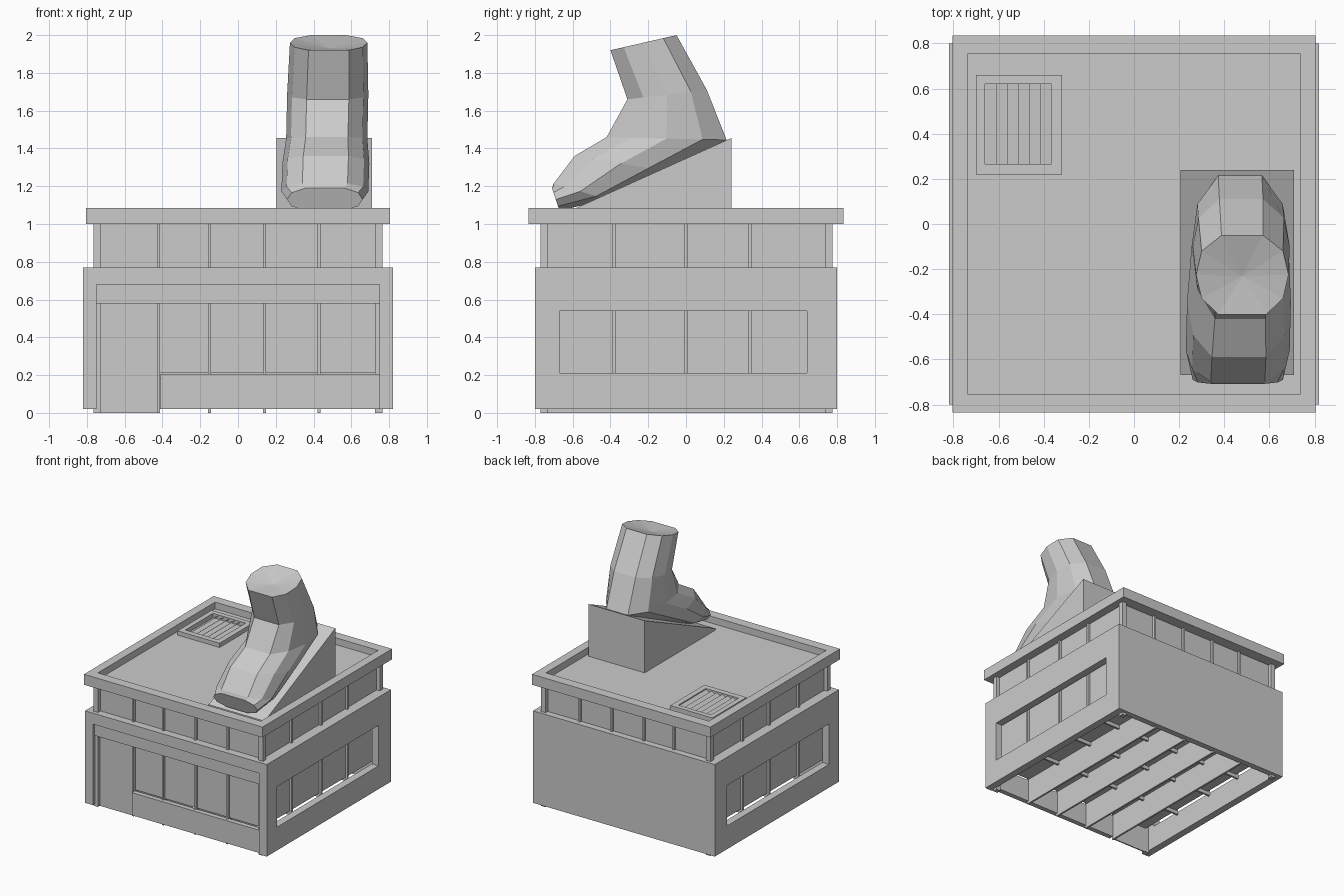
import bpy, bmesh, math
from mathutils import Vector

if "Cube" in bpy.data.objects:
    bpy.data.objects.remove(bpy.data.objects["Cube"])


def mesh_object(name, verts, faces):
    me = bpy.data.meshes.new(name)
    bm = bmesh.new()
    vs = [bm.verts.new(v) for v in verts]
    for f in faces:
        bm.faces.new([vs[i] for i in f])
    bmesh.ops.recalc_face_normals(bm, faces=bm.faces)
    bm.to_mesh(me)
    bm.free()
    ob = bpy.data.objects.new(name, me)
    bpy.context.collection.objects.link(ob)
    return ob


def prism(name, profile, x0, x1):
    """Extrude a (y, z) profile along x."""
    n = len(profile)
    verts = [(x, y, z) for x in (x0, x1) for y, z in profile]
    faces = [tuple(range(n)), tuple(range(n, 2 * n))]
    faces += [(i, (i + 1) % n, n + (i + 1) % n, n + i) for i in range(n)]
    return mesh_object(name, verts, faces)


def box(name, x0, x1, y0, y1, z0, z1):
    return prism(name, [(y0, z0), (y1, z0), (y1, z1), (y0, z1)], x0, x1)


def frame(name, outer, inner, z0, z1):
    """Flat rectangular ring; rectangles are x0, x1, y0, y1."""
    def ring(r, z):
        return [(r[0], r[2], z), (r[1], r[2], z), (r[1], r[3], z), (r[0], r[3], z)]
    rings = ring(outer, z0) + ring(outer, z1) + ring(inner, z1) + ring(inner, z0)
    faces = [(4 * a + i, 4 * a + (i + 1) % 4, 4 * ((a + 1) % 4) + (i + 1) % 4, 4 * ((a + 1) % 4) + i)
             for a in range(4) for i in range(4)]
    return mesh_object(name, rings, faces)


# Side walls, each with one wide window opening
for side, label in ((1, "right"), (-1, "left")):
    a, b = sorted((side * 0.76, side * 0.82))
    outer = [(-0.80, 0.02), (0.80, 0.02), (0.80, 0.77), (-0.80, 0.77)]
    inner = [(-0.67, 0.21), (0.64, 0.21), (0.64, 0.54), (-0.67, 0.54)]
    verts = [(x, y, z) for x in (a, b) for y, z in outer + inner]
    faces = []
    for i in range(4):
        j = (i + 1) % 4
        faces += [(i, j, 4 + j, 4 + i), (8 + i, 8 + j, 12 + j, 12 + i),
                  (i, j, 8 + j, 8 + i), (4 + i, 4 + j, 12 + j, 12 + i)]
    mesh_object(label + "_wall", verts, faces)

# Back wall and shop front
box("back_wall", -0.76, 0.76, 0.75, 0.80, 0.02, 0.77)
box("front_header", -0.76, 0.76, -0.80, -0.74, 0.68, 0.77)
box("front_fascia", -0.75, 0.75, -0.78, -0.74, 0.58, 0.68)
box("front_sill", -0.41, 0.75, -0.78, -0.74, 0.02, 0.205)
box("front_pier_left", -0.77, -0.75, -0.80, -0.74, 0.02, 0.69)
box("front_pier_right", 0.75, 0.77, -0.80, -0.74, 0.02, 0.69)
box("door_panel", -0.73, -0.42, -0.745, -0.735, 0.0, 0.58)
frame("wall_ledge", (-0.81, 0.81, -0.79, 0.79), (-0.72, 0.72, -0.72, 0.72), 0.73, 0.769)

# Glazed core and the mullion fins that run through it
box("glass_core", -0.735, 0.735, -0.735, 0.745, 0.21, 1.0)
for x in (-0.42, -0.15, 0.14, 0.43):
    box("long_mullion", x - 0.008, x + 0.008, -0.755, 0.765, 0.0, 1.0)
for y in (-0.38, 0.0, 0.34):
    box("cross_mullion", -0.755, 0.755, y - 0.008, y + 0.008, 0.18, 1.0)
for x in (-0.745, 0.745):
    for y in (-0.75, 0.755):
        box("corner_post", x - 0.02, x + 0.02, y - 0.02, y + 0.02, 0.0, 1.0)

# Roof slab with parapet
frame("roof_parapet", (-0.805, 0.805, -0.835, 0.835), (-0.735, 0.735, -0.755, 0.755), 1.0, 1.085)
box("roof_deck", -0.74, 0.74, -0.76, 0.76, 1.002, 1.03)

# Roof vent with tilted louvres
frame("vent_frame", (-0.70, -0.32, 0.22, 0.66), (-0.66, -0.365, 0.265, 0.62), 1.03, 1.065)
for i in range(6):
    x = -0.655 + i * 0.049
    mesh_object("vent_louvre",
                [(x + dx, y, z) for y in (0.265, 0.62)
                 for dx, z in ((0, 1.032), (0.006, 1.032), (0.046, 1.056), (0.04, 1.056))],
                [(0, 1, 2, 3), (4, 5, 6, 7)] + [(k, (k + 1) % 4, 4 + (k + 1) % 4, 4 + k) for k in range(4)])

# Ramp plinth under the boot
prism("boot_ramp", [(-0.67, 1.03), (0.24, 1.03), (0.24, 1.455), (-0.67, 1.045)], 0.205, 0.71)

# Low-poly boot: ten-sided rings fanned from the cuff down to the toe
# each ring: front point (y, z), back point (y, z), centre x, half width
rings = [((-0.40, 1.92), (-0.05, 2.00), 0.48, 0.205),
         ((-0.31, 1.66), (0.11, 1.71), 0.475, 0.215),
         ((-0.42, 1.46), (0.215, 1.445), 0.47, 0.215),
         ((-0.59, 1.36), (-0.10, 1.28), 0.465, 0.23),
         ((-0.70, 1.215), (-0.42, 1.13), 0.46, 0.23),
         ((-0.71, 1.19), (-0.67, 1.07), 0.46, 0.20)]
half = [(0.0, 0.52), (0.2, 0.88), (0.5, 1.0), (0.8, 0.88), (1.0, 0.45)]
section = half + [(t, -w) for t, w in reversed(half)]
n = len(section)
verts = []
for (fy, fz), (by, bz), cx, hw in rings:
    verts += [(cx + w * hw, fy + (by - fy) * t, fz + (bz - fz) * t) for t, w in section]
faces = [(r * n + i, r * n + (i + 1) % n, (r + 1) * n + (i + 1) % n, (r + 1) * n + i)
         for r in range(len(rings) - 1) for i in range(n)]
verts.append((0.48, -0.23, 1.93))
faces += [(i, (i + 1) % n, len(verts) - 1) for i in range(n)]
faces.append(tuple(range((len(rings) - 1) * n, len(rings) * n)))
mesh_object("boot", verts, faces)
